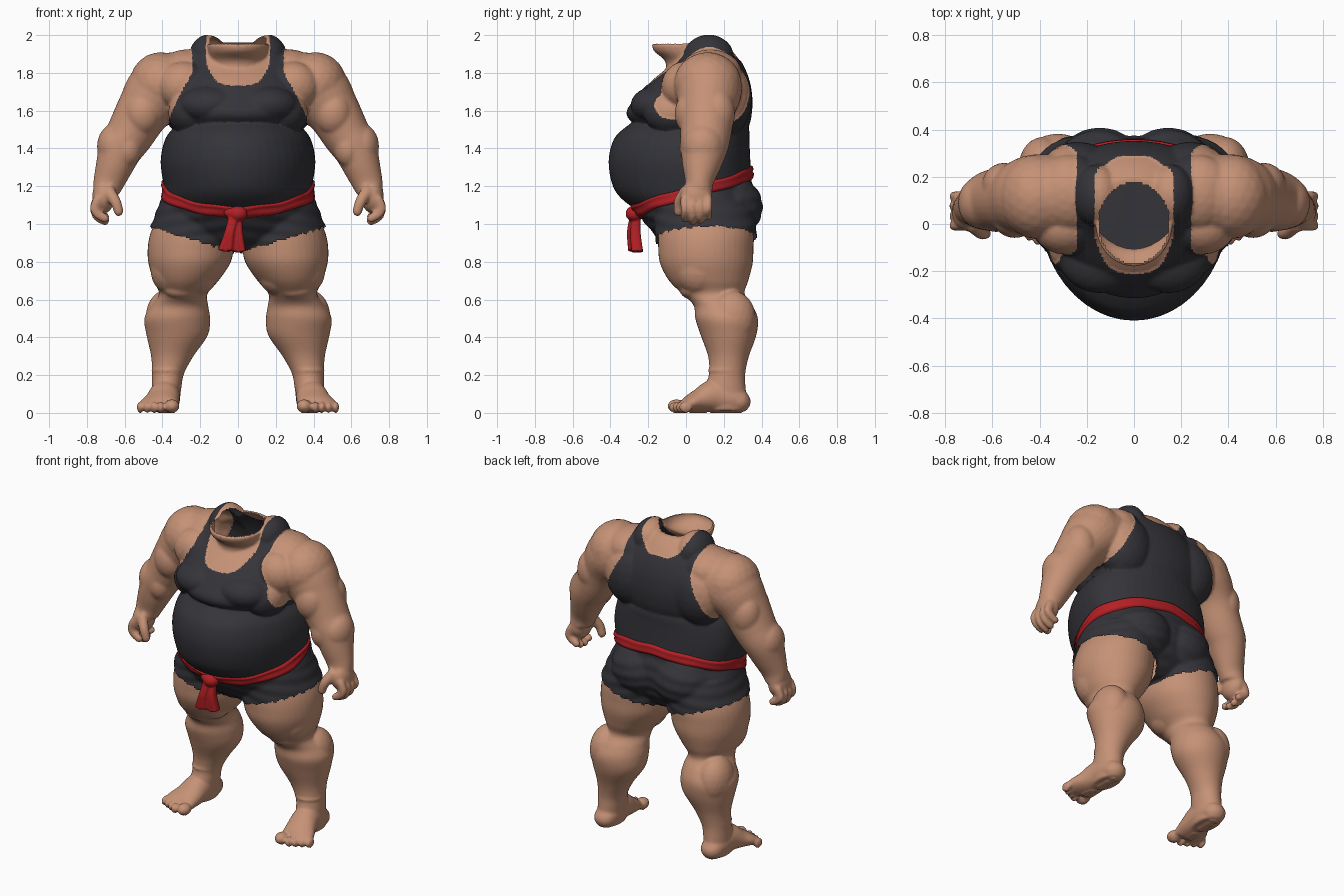
import bpy, bmesh, math
from mathutils import Vector, Matrix
from mathutils.bvhtree import BVHTree

if "Cube" in bpy.data.objects:
    bpy.data.objects.remove(bpy.data.objects["Cube"])

X, Y = Vector((1, 0, 0)), Vector((0, 1, 0))


def material(name, rgb):
    m = bpy.data.materials.new(name)
    m.diffuse_color = (*rgb, 1)
    m.use_nodes = True
    m.node_tree.nodes["Principled BSDF"].inputs["Base Color"].default_value = m.diffuse_color
    return m


SKIN = material("skin", (0.56, 0.285, 0.18))
CLOTH = material("charcoal cloth", (0.034, 0.034, 0.041))
RED = material("red sash", (0.46, 0.014, 0.018))


def sides(x):
    return (1, -1) if x > 0 else (1,)


# ellipsoid mass, mirrored when it is off the centre line
def ball(bm, c, r):
    for s in sides(c[0]):
        m = Matrix.Translation((c[0] * s, c[1], c[2])) @ Matrix.Diagonal((*r, 1))
        bmesh.ops.create_icosphere(bm, subdivisions=3, radius=1, matrix=m)


# smooth capped tube through rings (x, y, z, r1, r2[, front r2]); ref=None keeps rings level
def tube(bm, rings, ref=None, n=28, steps=5, mirror=True):
    R = [Vector(r) for r in rings]
    fine = []
    for i in range(len(R) - 1):
        p0, p1, p2, p3 = R[max(i - 1, 0)], R[i], R[i + 1], R[min(i + 2, len(R) - 1)]
        for k in range(steps):
            t = k / steps
            fine.append(0.5 * (2 * p1 + (p2 - p0) * t + (2 * p0 - 5 * p1 + 4 * p2 - p3) * t * t
                               + (3 * p1 - p0 - 3 * p2 + p3) * t ** 3))
    fine.append(R[-1])
    cs = [Vector(f[:3]) for f in fine]
    for s in sides(max(r[0] for r in rings)) if mirror else (1,):
        loops = []
        for i, f in enumerate(fine):
            u, v = X, Y
            if ref is not None:
                t = (cs[min(i + 1, len(cs) - 1)] - cs[max(i - 1, 0)]).normalized()
                u = t.cross(ref).normalized()
                v = u.cross(t)
            loop = []
            for k in range(n):
                a = 2 * math.pi * k / n
                r2 = f[4] if k < n / 2 else f[len(f) - 1]
                p = cs[i] + u * (f[3] * math.cos(a)) + v * (r2 * math.sin(a))
                loop.append(bm.verts.new((p.x * s, p.y, p.z)))
            loops.append(loop)
        for a, b in zip(loops, loops[1:]):
            for k in range(n):
                bm.faces.new((a[k], a[(k + 1) % n], b[(k + 1) % n], b[k]))
        bm.faces.new(loops[0])
        bm.faces.new(loops[-1])


# central mass from (z, half width, front y, back y), widest at y = 0.1
def trunk(bm, rows):
    tube(bm, [(0, .1, z, w, b - .1, .1 - f) for z, w, f, b in rows], n=48)


# fuse all masses into one smooth skin
def fuse(bm, name, mats, voxel=0.01, smooth=4):
    bmesh.ops.recalc_face_normals(bm, faces=bm.faces[:])
    me = bpy.data.meshes.new(name)
    bm.to_mesh(me)
    bm.free()
    ob = bpy.data.objects.new(name, me)
    bpy.context.collection.objects.link(ob)
    r = ob.modifiers.new("fuse", 'REMESH')
    r.mode, r.voxel_size = 'VOXEL', voxel
    s = ob.modifiers.new("soften", 'SMOOTH')
    s.factor, s.iterations = 0.5, smooth
    bpy.context.view_layer.update()
    dg = bpy.context.evaluated_depsgraph_get()
    new = bpy.data.meshes.new_from_object(ob.evaluated_get(dg))
    ob.modifiers.clear()
    ob.data = new
    new.name = name
    new.materials.clear()
    for m in mats:
        new.materials.append(m)
    return ob


# edit a finished mesh with a function, then shade smooth
def finish(ob, edit=None):
    bm = bmesh.new()
    bm.from_mesh(ob.data)
    for f in bm.faces:
        f.material_index = 0
        f.smooth = True
    if edit:
        edit(bm)
    bm.to_mesh(ob.data)
    bm.free()


# ---- upper body: belly, chest, shoulders, neck, arms, hands
bm = bmesh.new()
trunk(bm, [(1.05, .32, -.21, .30), (1.12, .37, -.32, .335), (1.2, .388, -.383, .345), (1.33, .406, -.406, .337),
           (1.44, .385, -.382, .332), (1.50, .345, -.33, .33), (1.56, .28, -.24, .30)])
trunk(bm, [(1.47, .31, -.17, .31), (1.535, .352, -.275, .335), (1.59, .378, -.312, .345), (1.66, .388, -.268, .348),
           (1.75, .37, -.19, .335), (1.84, .31, -.085, .30), (1.91, .23, -.03, .25), (1.96, .14, .03, .20)])
tube(bm, [(0, .04, 1.78, .15, .15), (0, .03, 1.86, .15, .14), (0, .0, 1.915, .158, .17), (0, .0, 1.955, .165, .182)])
ball(bm, (.145, -.14, 1.63), (.17, .15, .10))      # pectorals
ball(bm, (.25, -.06, 1.59), (.12, .16, .12))       # chest side
ball(bm, (.155, .12, 1.885), (.10, .13, .115))     # trapezius
ball(bm, (.27, .13, 1.80), (.16, .165, .125))      # shoulder bridge
ball(bm, (.29, -.01, 1.73), (.14, .12, .13))       # front of shoulder
ball(bm, (.24, .20, 1.66), (.17, .145, .20))       # back muscles
ball(bm, (.41, .115, 1.74), (.165, .18, .17))      # deltoid
tube(bm, [(.30, .12, 1.75, .17, .17), (.42, .12, 1.70, .175, .175), (.50, .11, 1.60, .145, .15),
          (.57, .105, 1.48, .128, .135), (.62, .095, 1.40, .118, .125), (.657, .08, 1.30, .098, .10),
          (.685, .07, 1.22, .082, .075), (.70, .065, 1.17, .07, .075)], Y)
ball(bm, (.505, .035, 1.585), (.10, .095, .12))    # biceps
ball(bm, (.55, .165, 1.585), (.095, .095, .13))    # triceps
ball(bm, (.655, .09, 1.41), (.092, .11, .12))      # forearm
ball(bm, (.585, .04, 1.40), (.075, .075, .10))
ball(bm, (.712, .055, 1.145), (.06, .085, .09))    # palm
for i in range(4):                                 # fingers
    y, low = -.008 + .042 * i, (1.03, 1.015, 1.02, 1.04)[i]
    tube(bm, [(.735, y, 1.14, .027, .022), (.757, y, 1.09, .027, .021), (.745, y, low + .025, .025, .02),
              (.705, y, low, .023, .02)], Y, n=12)
    ball(bm, (.705, y, low), (.023, .02, .023))
tube(bm, [(.69, .0, 1.18, .035, .03), (.65, -.035, 1.12, .03, .029), (.632, -.04, 1.07, .026, .026)], Y, n=12)
ball(bm, (.632, -.04, 1.07), (.026, .026, .03))
upper = fuse(bm, "upper_body", (SKIN, CLOTH), .0095)


# singlet area: below the armholes and outside the neckline
def in_singlet(p):
    x, z = abs(p.x), p.z
    if z > 1.8:
        w = .245
    elif z > 1.66:
        w = .315 - (z - 1.66) * .5
    elif z > 1.5:
        w = .385 - (z - 1.5) * .44
    else:
        w = .395 if z > 1.43 else .425
    low = 1.73 if p.y < .1 else 1.86
    neck = x < .168 and z > low + .12 * (x / .168) ** 4
    return x < w and not neck


def dress(bm):
    # open the top of the neck, keeping its walls
    hole = []
    for f in bm.faces:
        p = f.calc_center_median()
        if p.z > 1.9 and f.normal.z > .35 and (p.x / .15) ** 2 + ((p.y - .003) / .172) ** 2 < 1:
            hole.append(f)
    bmesh.ops.delete(bm, geom=hole, context='FACES')
    bm.normal_update()
    raised = set()
    for f in bm.faces:
        if in_singlet(f.calc_center_median()):
            f.material_index = 1
            raised.update(f.verts)
    for v, n in [(v, v.normal.copy()) for v in raised]:
        v.co += n * .004


finish(upper, dress)

# ---- shorts
bm = bmesh.new()
trunk(bm, [(1.26, .345, -.25, .33), (1.2, .375, -.29, .355), (1.1, .41, -.28, .37), (1.0, .41, -.21, .345),
           (.93, .33, -.15, .30), (.87, .15, -.08, .24)])
tube(bm, [(.21, .09, 1.12, .20, .25), (.225, .1, 1.03, .218, .265), (.238, .105, .95, .236, .266),
          (.25, .105, .87, .24, .264), (.255, .105, .78, .225, .25)], n=40)
ball(bm, (.145, .21, 1.09), (.20, .195, .175))     # buttocks
shorts = fuse(bm, "shorts", (CLOTH,), .01, 6)


def cut_hem(bm):
    # slanted, slightly frayed hem and soft cloth folds
    gone = []
    for f in bm.faces:
        p = f.calc_center_median()
        hem = .845 + .3 * abs(p.x) + .06 * max(0, p.y - .1) + .005 * math.sin(90 * p.x + 70 * p.y)
        if p.z < hem:
            gone.append(f)
    bmesh.ops.delete(bm, geom=gone, context='FACES')
    bm.normal_update()
    for v, n in [(v, v.normal.copy()) for v in bm.verts]:
        v.co += n * (.003 + .0022 * math.sin(90 * v.co.z + 14 * abs(v.co.x) + 5 * v.co.y))


finish(shorts, cut_hem)

# ---- legs and feet
bm = bmesh.new()
tube(bm, [(.23, .10, 1.05, .19, .235), (.24, .105, .95, .224, .252), (.25, .105, .87, .228, .252),
          (.258, .108, .79, .216, .245), (.275, .12, .70, .172, .21), (.29, .145, .63, .128, .165),
          (.308, .195, .57, .15, .155), (.322, .215, .50, .174, .166), (.322, .225, .41, .162, .147),
          (.348, .225, .30, .112, .108), (.37, .218, .21, .085, .096), (.378, .21, .14, .079, .105),
          (.383, .21, .06, .074, .11), (.383, .21, .01, .065, .11)], n=40)
ball(bm, (.30, .035, .655), (.095, .07, .055))     # knee
ball(bm, (.22, .07, .73), (.11, .13, .11))         # inner thigh
ball(bm, (.35, .075, .77), (.115, .14, .15))       # outer thigh
ball(bm, (.24, .23, .49), (.085, .11, .14))        # calf heads
ball(bm, (.385, .24, .50), (.105, .13, .15))
ball(bm, (.37, .215, .225), (.09, .10, .02))       # ankle fold
tube(bm, [(.383, .31, .06, .05, .06), (.383, .25, .072, .072, .075), (.388, .15, .088, .088, .082),
          (.402, .07, .064, .064, .092), (.42, .01, .045, .043, .102), (.42, -.02, .034, .028, .095)], X)
ball(bm, (.383, .275, .06), (.07, .068, .06))      # heel
ball(bm, (.35, -.05, .036), (.04, .048, .036))     # big toe
for i in range(4):                                 # small toes
    ball(bm, (.409 + .036 * i, -.055 + .018 * i, .03), (.019, .036, .03))
legs = fuse(bm, "legs", (SKIN,), .0085)


def flatten_soles(bm):
    for v in bm.verts:
        if v.co.z < .005:
            v.co.z = 0


finish(legs, flatten_soles)

# ---- sash: tilted band pressed onto the hips
bpy.context.view_layer.update()
dg = bpy.context.evaluated_depsgraph_get()
trees = [BVHTree.FromObject(o, dg) for o in (upper, shorts)]
bm = bmesh.new()
N, profile = 96, [(-.036, -.012), (-.032, .010), (-.012, .015), (0, .008), (.012, .015), (.028, .010), (.032, -.012)]
cols = []
for k in range(N):
    a = 2 * math.pi * k / N
    d = Vector((math.cos(a), math.sin(a), 0))
    zc = 1.163 + .306 * (.02 + .35 * d.y) + .003 * math.sin(9 * a)
    col = []
    for dz, off in profile:
        o = Vector((0, .02, zc + dz)) + d * .5
        hits = [t.ray_cast(o, -d) for t in trees]
        dist = min([h[3] for h in hits if h[0] is not None] or [.15])
        col.append(bm.verts.new(o - d * (dist - off)))
    cols.append(col)
for k in range(N):
    a, b = cols[k], cols[(k + 1) % N]
    for j in range(len(profile) - 1):
        bm.faces.new((a[j], b[j], b[j + 1], a[j + 1]))
me = bpy.data.meshes.new("sash")
bmesh.ops.recalc_face_normals(bm, faces=bm.faces[:])
bm.to_mesh(me)
bm.free()
me.materials.append(RED)
sash = bpy.data.objects.new("sash", me)
bpy.context.collection.objects.link(sash)
finish(sash)

# ---- sash knot with two pleated hanging tails
bm = bmesh.new()
ball(bm, (0, -.275, 1.055), (.05, .045, .042))
ball(bm, (-.035, -.265, 1.06), (.04, .035, .03))
for x0, x1, y, low in ((-.02, -.066, -.275, .855), (-.005, .002, -.258, .85)):
    for j in (-1, 0, 1):
        x2 = x1 + j * .023
        tube(bm, [(x0 + j * .012, y, 1.05, .016, .02), ((x0 + x2) / 2, y - .01, .96, .017, .028),
                  (x2, y, low + .006 * abs(j), .018, .032)], n=14, mirror=False)
finish(fuse(bm, "sash_knot", (RED,), .006, 3))
